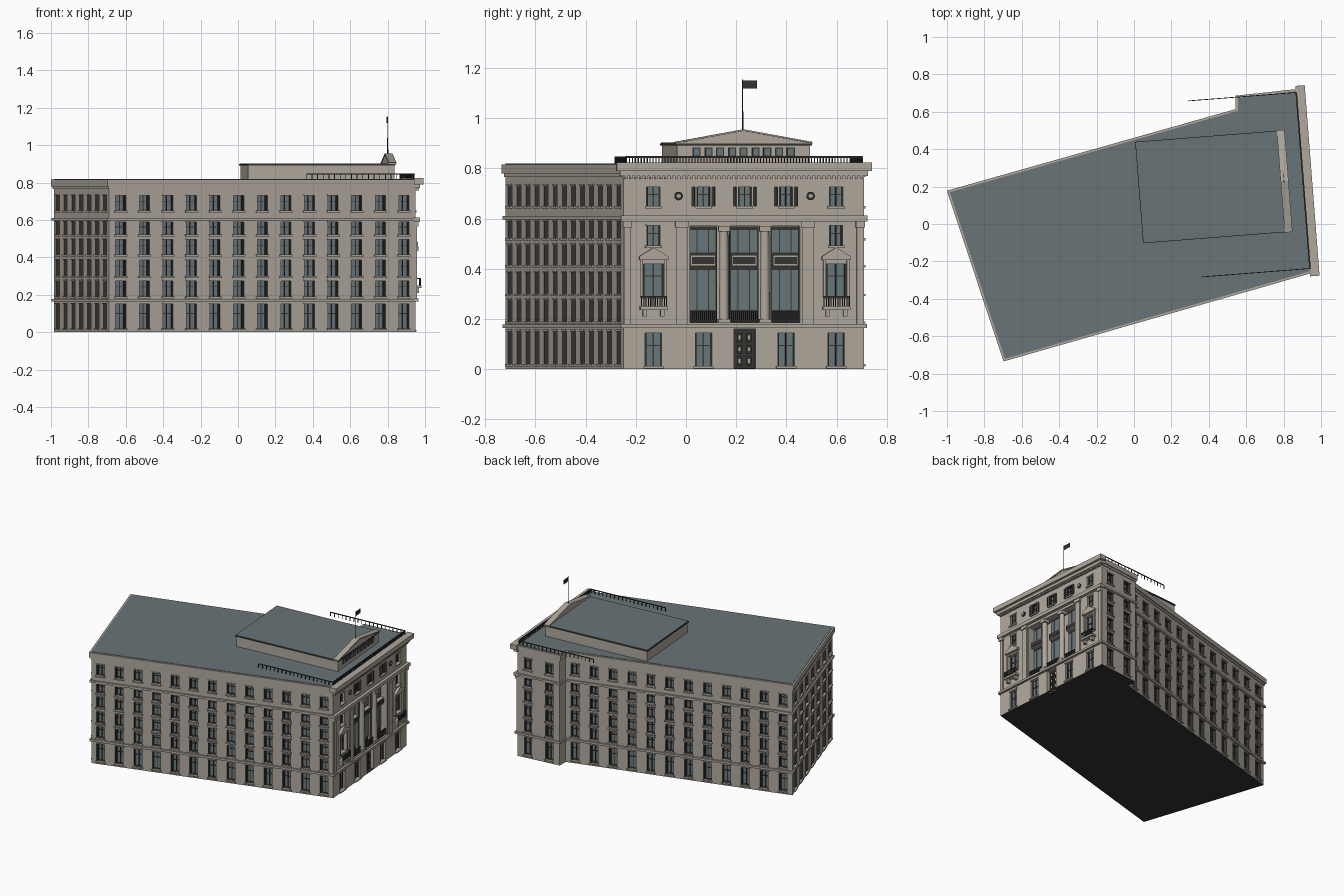
import bpy, bmesh, math
from mathutils import Matrix, Vector

cube = bpy.data.objects.get("Cube")
if cube:
    bpy.data.objects.remove(cube)

COLOURS = {"stone": (0.43, 0.39, 0.335), "dark_metal": (0.035, 0.034, 0.032),
           "glass": (0.145, 0.185, 0.2), "roof_grey": (0.14, 0.175, 0.185)}
MATS = {}
for name, rgb in COLOURS.items():
    m = bpy.data.materials.new(name)
    m.use_nodes = True
    m.diffuse_color = (*rgb, 1)
    m.node_tree.nodes["Principled BSDF"].inputs["Base Color"].default_value = (*rgb, 1)
    MATS[name] = m
STONE, DARK, GLASS, ROOF = range(4)
I = Matrix.Identity(4)


class Part:
    """Collects solids and faces into one named object."""
    def __init__(self, name):
        self.name, self.bm = name, bmesh.new()

    def face(self, pts, mat):
        f = self.bm.faces.new([self.bm.verts.new(p) for p in pts])
        f.material_index = mat

    def extrude(self, pts, vec, mat):
        lo = [self.bm.verts.new(p) for p in pts]
        hi = [self.bm.verts.new(Vector(p) + Vector(vec)) for p in pts]
        n = len(pts)
        faces = [self.bm.faces.new(lo), self.bm.faces.new(hi)]
        for i in range(n):
            j = (i + 1) % n
            faces.append(self.bm.faces.new((lo[i], lo[j], hi[j], hi[i])))
        for f in faces:
            f.material_index = mat

    def box(self, M, u, v, z, mat):
        base = [M @ Vector((a, b, z[0])) for a, b in
                ((u[0], v[0]), (u[1], v[0]), (u[1], v[1]), (u[0], v[1]))]
        self.extrude(base, (0, 0, z[1] - z[0]), mat)

    def profile(self, M, uz, v, mat):
        self.extrude([M @ Vector((a, v[0], z)) for a, z in uz],
                     M.to_3x3() @ Vector((0, v[1] - v[0], 0)), mat)

    def rod(self, M, u, v, z, r1, r2, mat, sides=20):
        at = M @ Matrix.Translation((u, v, (z[0] + z[1]) / 2))
        made = bmesh.ops.create_cone(self.bm, cap_ends=True, segments=sides, radius1=r1,
                                     radius2=r2, depth=z[1] - z[0], matrix=at)
        for f in {f for w in made["verts"] for f in w.link_faces}:
            f.material_index = mat
            f.smooth = len(f.verts) == 4
            if not f.smooth:
                for e in f.edges:
                    e.smooth = False

    def finish(self, recalc=True):
        if recalc:
            bmesh.ops.recalc_face_normals(self.bm, faces=self.bm.faces[:])
        me = bpy.data.meshes.new(self.name)
        self.bm.to_mesh(me)
        self.bm.free()
        for m in MATS.values():
            me.materials.append(m)
        ob = bpy.data.objects.new(self.name, me)
        bpy.context.scene.collection.objects.link(ob)


def frame(p, q):
    """Wall frame: u along the wall, v into the wall, z up."""
    d = (Vector(q) - Vector(p)).normalized()
    M = Matrix(((d.x, -d.y, 0, p[0]), (d.y, d.x, 0, p[1]), (0, 0, 1, 0), (0, 0, 0, 1)))
    return M, (Vector(q) - Vector(p)).length


def offset(poly, o):
    out = []
    for i, p in enumerate(poly):
        a, p, b = Vector(poly[i - 1]), Vector(p), Vector(poly[(i + 1) % len(poly)])
        d1, d2 = (p - a).normalized(), (b - p).normalized()
        n1, n2 = Vector((d1.y, -d1.x)), Vector((d2.y, -d2.x))
        out.append(p + (n1 + n2) * (o / (1 + n1.dot(n2))))
    return out


def slab(name, poly, z0, z1, o, mat):
    part = Part(name)
    part.extrude([(p.x, p.y, z0) for p in offset(poly, o)], (0, 0, z1 - z0), mat)
    part.finish()


def wall(name, M, span, holes, top=0.8):
    """Wall panel with recessed openings: (u0, u1, z0, z1, depth, back, reveal)."""
    part = Part(name)
    us = sorted({*span, *(h[0] for h in holes), *(h[1] for h in holes)})
    zs = sorted({0, top, *(h[2] for h in holes), *(h[3] for h in holes)})

    def quad(c, v, mat):
        part.face([M @ Vector((a, v, z)) for a, z in c], mat)
    for u0, u1 in zip(us, us[1:]):
        for z0, z1 in zip(zs, zs[1:]):
            um, zm = (u0 + u1) / 2, (z0 + z1) / 2
            if not any(h[0] < um < h[1] and h[2] < zm < h[3] for h in holes):
                quad([(u0, z0), (u1, z0), (u1, z1), (u0, z1)], 0, STONE)
    for u0, u1, z0, z1, depth, back, reveal in holes:
        c = [(u0, z0), (u1, z0), (u1, z1), (u0, z1)]
        quad(c, depth, back)
        for (a, za), (b, zb) in zip(c, c[1:] + c[:1]):
            part.face([M @ Vector(p) for p in
                       ((a, 0, za), (b, 0, zb), (b, depth, zb), (a, depth, za))], reveal)
    part.finish(recalc=False)


def window_trim(bars, trim, M, u0, u1, z0, z1, v):
    """Glazing bars, jambs, sill and lintel of one window."""
    mid, t = (u0 + u1) / 2, 0.002
    for a, b in ((u0, u0 + 0.006), (mid - t, mid + t), (u1 - 0.006, u1)):
        bars.box(M, (a, b), (v - 0.006, v + 0.001), (z0, z1), DARK)
    zc = z0 + (z1 - z0) * 0.62
    bars.box(M, (u0, u1), (v - 0.005, v + 0.001), (zc - t, zc + t), DARK)
    trim.box(M, (u0 - 0.007, u1 + 0.007), (-0.01, 0.005), (z0 - 0.009, z0), STONE)
    trim.box(M, (u0 - 0.005, u1 + 0.005), (-0.005, 0.005), (z1, z1 + 0.007), STONE)


# Footprint, counter-clockwise
A, B, C = (-0.985, 0.17), (-0.69, -0.72), (0.95, -0.25)
D, E, F = (0.875, 0.71), (0.555, 0.675), (0.555, 0.605)
PLAN = [A, B, C, D, E, F]
ROWS = [(0.02, 0.15), (0.19, 0.275), (0.3, 0.385), (0.415, 0.495), (0.522, 0.588), (0.65, 0.73)]

# Plain side walls with regular windows
bars, trim = Part("window_bars"), Part("window_sills")
for name, p, q, n in (("west_wall", A, B, 7), ("south_wall", B, C, 13), ("north_end_wall", D, E, 2),
                      ("north_step_wall", E, F, 0), ("north_wall", F, A, 12)):
    M, L = frame(p, q)
    holes = []
    for i in range(n):
        u = (i + 0.5) * L / n
        for z0, z1 in ROWS:
            holes.append((u - 0.028, u + 0.028, z0, z1, 0.03, GLASS, DARK))
            window_trim(bars, trim, M, *holes[-1][:4], 0.03)
    wall(name, M, (0, L), holes)

# East facade, u measured close to world y
M, L = frame(C, D)
S = 0.2508
M = M @ Matrix.Translation((S, 0, 0))
SIDES, BAYS = (-0.13, 0.6), (0.07, 0.235, 0.4)
holes = []
for u in (-0.13, 0.07, 0.4, 0.6):
    holes.append((u - 0.033, u + 0.033, 0.012, 0.145, 0.02, GLASS, STONE))
for u in SIDES:
    for w, z0, z1 in ((0.04, 0.29, 0.42), (0.026, 0.492, 0.572), (0.027, 0.65, 0.725)):
        holes.append((u - w, u + w, z0, z1, 0.02, GLASS, STONE))
for u in BAYS:
    holes.append((u - 0.026, u + 0.026, 0.65, 0.725, 0.02, GLASS, DARK))
for h in holes:
    window_trim(bars, trim, M, *h[:4], 0.02)
for u in BAYS:
    for s in (-0.04, 0.04):
        holes.append((u + s - 0.006, u + s + 0.006, 0.65, 0.725, 0.02, DARK, DARK))
holes.append((0.015, 0.455, 0.185, 0.57, 0.06, STONE, STONE))
holes.append((0.192, 0.278, 0, 0.16, 0.025, DARK, STONE))
wall("east_facade", M, (-S, L - S), holes)
bars.finish()

# Door leaves with raised panels
door = Part("door_panels")
for u in (0.206, 0.244):
    for z in (0.015, 0.062, 0.109):
        door.box(M, (u, u + 0.02), (0.018, 0.026), (z, z + 0.035), DARK)
        door.box(M, (u + 0.006, u + 0.014), (0.016, 0.026), (z + 0.01, z + 0.025), STONE)
door.finish()

# Portico glazing, panels and railings
bay = Part("portico_bays")
for u in BAYS:
    bay.box(M, (u - 0.058, u + 0.058), (0.05, 0.061), (0.186, 0.569), DARK)
    for z0, z1 in ((0.235, 0.395), (0.465, 0.555)):
        for a, b in ((-0.052, -0.025), (-0.021, 0.021), (0.025, 0.052)):
            bay.box(M, (u + a, u + b), (0.046, 0.052), (z0, z1), GLASS)
    bay.box(M, (u - 0.05, u + 0.05), (0.022, 0.05), (0.412, 0.455), STONE)
    bay.box(M, (u - 0.045, u + 0.045), (0.018, 0.024), (0.42, 0.447), DARK)
    for z in (0.19, 0.226):
        bay.box(M, (u - 0.055, u + 0.055), (0.008, 0.014), (z, z + 0.005), DARK)
    for i in range(14):
        a = u - 0.054 + i * 0.008
        bay.box(M, (a, a + 0.004), (0.009, 0.013), (0.186, 0.23), DARK)
bay.finish()

cols = Part("portico_columns")
for u in (0.153, 0.317):
    cols.rod(M, u, 0.016, (0.195, 0.55), 0.02, 0.017, STONE)
    for z0, z1, r in ((0.185, 0.2, 0.024), (0.548, 0.571, 0.023)):
        cols.box(M, (u - r, u + r), (0.016 - r, 0.016 + r), (z0, z1), STONE)
cols.finish()

# Flat pilasters, pediments, balconies and medallions
for u0, u1 in ((-0.249, -0.222), (-0.04, 0.005), (0.465, 0.51), (0.682, 0.71)):
    trim.box(M, (u0, u1), (-0.008, 0.004), (0.18, 0.59), STONE)
    trim.box(M, (u0 - 0.004, u1 + 0.004), (-0.016, 0.004), (0.565, 0.59), STONE)
balcony = Part("balconies")
for u in SIDES:
    for s in (-1, 1):
        a, b = sorted((u + s * 0.042, u + s * 0.052))
        trim.box(M, (a, b), (-0.012, 0.004), (0.285, 0.44), STONE)
    trim.box(M, (u - 0.058, u + 0.058), (-0.02, 0.004), (0.435, 0.449), STONE)
    trim.profile(M, [(u - 0.058, 0.449), (u + 0.058, 0.449), (u, 0.485)], (-0.02, 0.004), STONE)
    trim.box(M, (u - 0.055, u + 0.055), (-0.035, 0.004), (0.236, 0.25), STONE)
    for s in (-0.035, 0.035):
        trim.box(M, (u + s - 0.008, u + s + 0.008), (-0.025, 0.004), (0.21, 0.236), STONE)
    balcony.box(M, (u - 0.052, u + 0.052), (-0.035, -0.03), (0.285, 0.291), DARK)
    for i in range(12):
        a = u - 0.052 + i * 0.0091
        balcony.box(M, (a, a + 0.004), (-0.034, -0.031), (0.25, 0.287), DARK)
    for s in (-0.052, 0.048):
        balcony.box(M, (u + s, u + s + 0.004), (-0.033, 0.002), (0.285, 0.291), DARK)
balcony.finish()
medal = Part("medallions")
for u in (-0.03, 0.498):
    R = M @ Matrix.Translation((u, 0, 0.69)) @ Matrix.Rotation(math.pi / 2, 4, "X")
    medal.rod(R, 0, 0, (-0.004, 0.006), 0.017, 0.017, DARK)
    medal.rod(R, 0, 0, (0, 0.011), 0.012, 0.009, STONE)
medal.finish()
trim.finish()

# Base, string courses, cornice and roof
slab("underside", PLAN, 0, 0.004, -0.001, DARK)
for name, z0, z1, o in (("lower_band", 0.163, 0.178, 0.01), ("upper_band", 0.596, 0.61, 0.01),
                        ("frieze_band", 0.765, 0.78, 0.005), ("cornice", 0.78, 0.816, 0.012)):
    slab(name, PLAN, z0, z1, o, STONE)
slab("main_roof", PLAN, 0.81, 0.819, 0, ROOF)
front = Part("east_cornice")
for u, v, z in ((0.262, -0.022, (0.588, 0.612)), (0.262, -0.015, (0.165, 0.18)),
                (0.265, -0.022, (0.77, 0.79)), (0.28, -0.04, (0.79, 0.824))):
    front.box(M, (-u, L - S + u - S), (v, 0.01), z, STONE)
for i in range(48):
    a = -0.245 + i * 0.02
    front.box(M, (a, a + 0.01), (-0.018, 0.002), (0.758, 0.77), STONE)
front.finish()

# Roof balustrade along the facade and back over the roof
rail = Part("roof_balustrade")
rail.box(M, (-0.24, 0.706), (0.004, 0.012), (0.842, 0.849), DARK)
for i in range(80):
    a = -0.24 + i * 0.01193
    rail.box(M, (a, a + 0.004), (0.006, 0.01), (0.82, 0.844), DARK)
for u in (-0.24, 0.704):
    rail.box(M, (u, u + 0.004), (0.008, 0.585), (0.842, 0.848), DARK)
    for i in range(20):
        v = 0.008 + i * 0.0303
        rail.box(M, (u, u + 0.004), (v, v + 0.004), (0.818, 0.844), DARK)
rail.finish()

# Penthouse with pediment
pent = Part("penthouse")
pent.box(M, (-0.028, 0.504), (0.096, 0.881), (0.815, 0.894), STONE)
pent.box(M, (-0.034, 0.51), (0.09, 0.887), (0.892, 0.9), DARK)
pent.box(M, (-0.031, 0.507), (0.093, 0.884), (0.898, 0.903), ROOF)
pent.profile(M, [(-0.034, 0.9), (0.51, 0.9), (0.238, 0.949)], (0.092, 0.125), STONE)
pent.profile(M, [(-0.036, 0.9), (0.238, 0.949), (0.512, 0.9), (0.512, 0.906), (0.238, 0.956),
                 (-0.036, 0.906)], (0.086, 0.128), STONE)
for i in range(9):
    u = 0.05 + i * 0.047
    pent.box(M, (u - 0.016, u + 0.016), (0.092, 0.097), (0.848, 0.884), DARK)
    pent.box(M, (u - 0.011, u + 0.011), (0.09, 0.093), (0.852, 0.88), GLASS)
pent.finish()

# Flagpole and flag
flag = Part("flagpole")
flag.rod(M, 0.235, 0.112, (0.94, 1.155), 0.003, 0.002, DARK, 8)
flag.box(M, (0.237, 0.292), (0.111, 0.113), (1.118, 1.15), DARK)
flag.finish()
